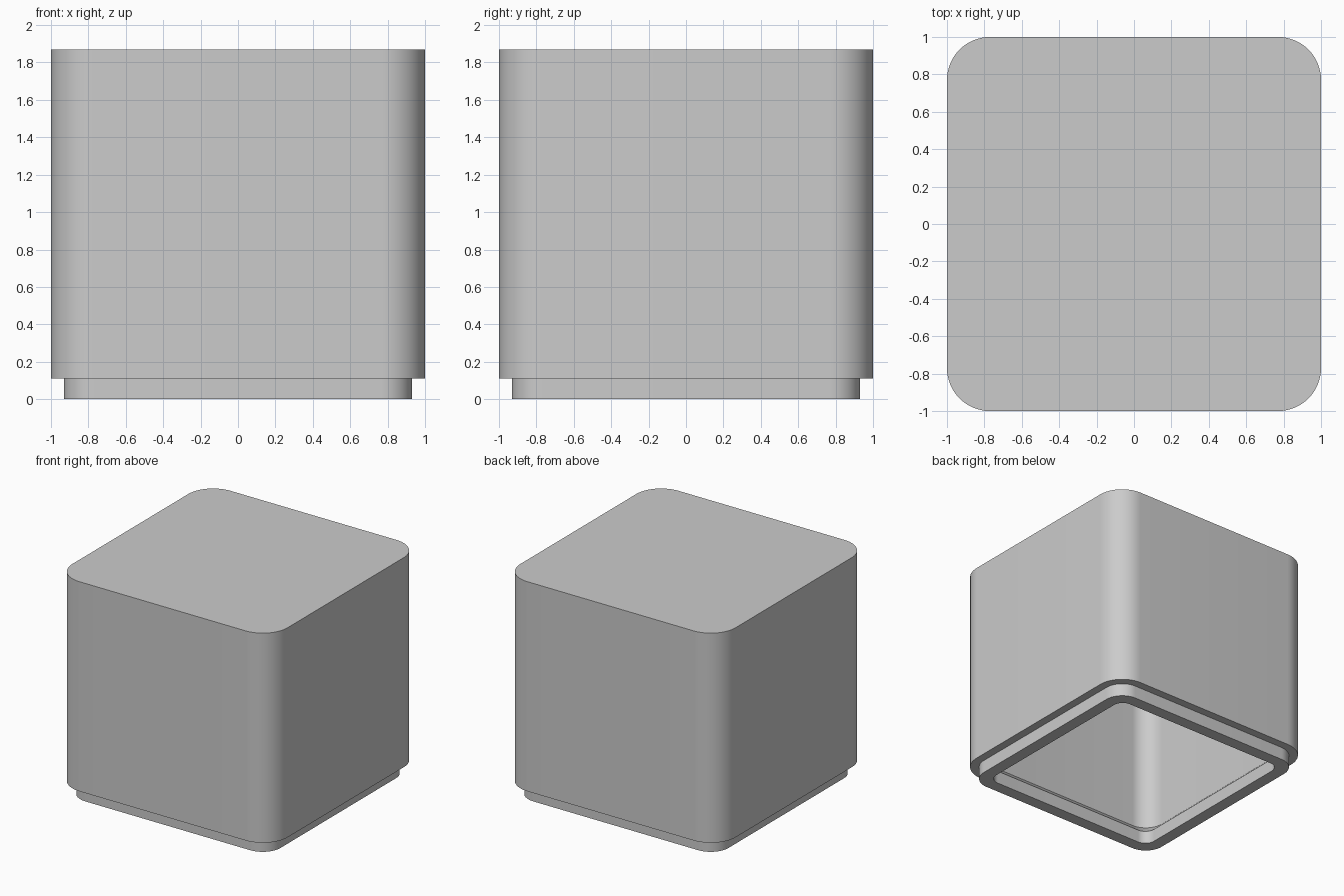
import bpy
import bmesh
from math import cos, sin, pi, radians

cube = bpy.data.objects.get("Cube")
if cube:
    bpy.data.objects.remove(cube, do_unlink=True)

ARC_STEPS = 16

# Single plain grey material
grey = bpy.data.materials.new("light_grey")
grey.use_nodes = True
colour = (0.6, 0.6, 0.6, 1.0)
grey.diffuse_color = colour
grey.node_tree.nodes["Principled BSDF"].inputs["Base Color"].default_value = colour


def rounded_ring(bm, half, radius, z):
    """Rounded square loop of vertices at height z."""
    ring = []
    inner = half - radius
    for corner, (sx, sy) in enumerate([(1, 1), (-1, 1), (-1, -1), (1, -1)]):
        for i in range(ARC_STEPS + 1):
            a = (corner + i / ARC_STEPS) * pi / 2
            ring.append(bm.verts.new((sx * inner + radius * cos(a),
                                      sy * inner + radius * sin(a), z)))
    return ring


def loft(name, sections):
    """Join the rings in order and cap the first and last."""
    bm = bmesh.new()
    rings = [rounded_ring(bm, *s) for s in sections]
    for low, high in zip(rings, rings[1:]):
        n = len(low)
        for i in range(n):
            j = (i + 1) % n
            bm.faces.new((low[i], low[j], high[j], high[i]))
    bm.faces.new(rings[0])
    bm.faces.new(rings[-1])
    bmesh.ops.recalc_face_normals(bm, faces=bm.faces)
    mesh = bpy.data.meshes.new(name)
    bm.to_mesh(mesh)
    bm.free()
    obj = bpy.data.objects.new(name, mesh)
    bpy.context.collection.objects.link(obj)
    mesh.materials.append(grey)
    bpy.ops.object.select_all(action='DESELECT')
    obj.select_set(True)
    bpy.context.view_layer.objects.active = obj
    bpy.ops.object.shade_smooth_by_angle(angle=radians(30))
    return obj


# Hollow box, open underneath: (half width, corner radius, height)
loft("hollow_box", [
    (1.0, 0.23, 1.87),     # closed top
    (1.0, 0.23, 0.11),     # bottom of the outer wall
    (0.93, 0.165, 0.11),   # step in to the lip
    (0.93, 0.165, 0.0),    # lip foot, outside
    (0.825, 0.09, 0.0),    # lip foot, inside
    (0.825, 0.09, 0.11),   # top of the lip's inner wall
    (0.93, 0.165, 0.21),   # slope out to the cavity wall
    (0.93, 0.165, 1.8),    # cavity ceiling
])
